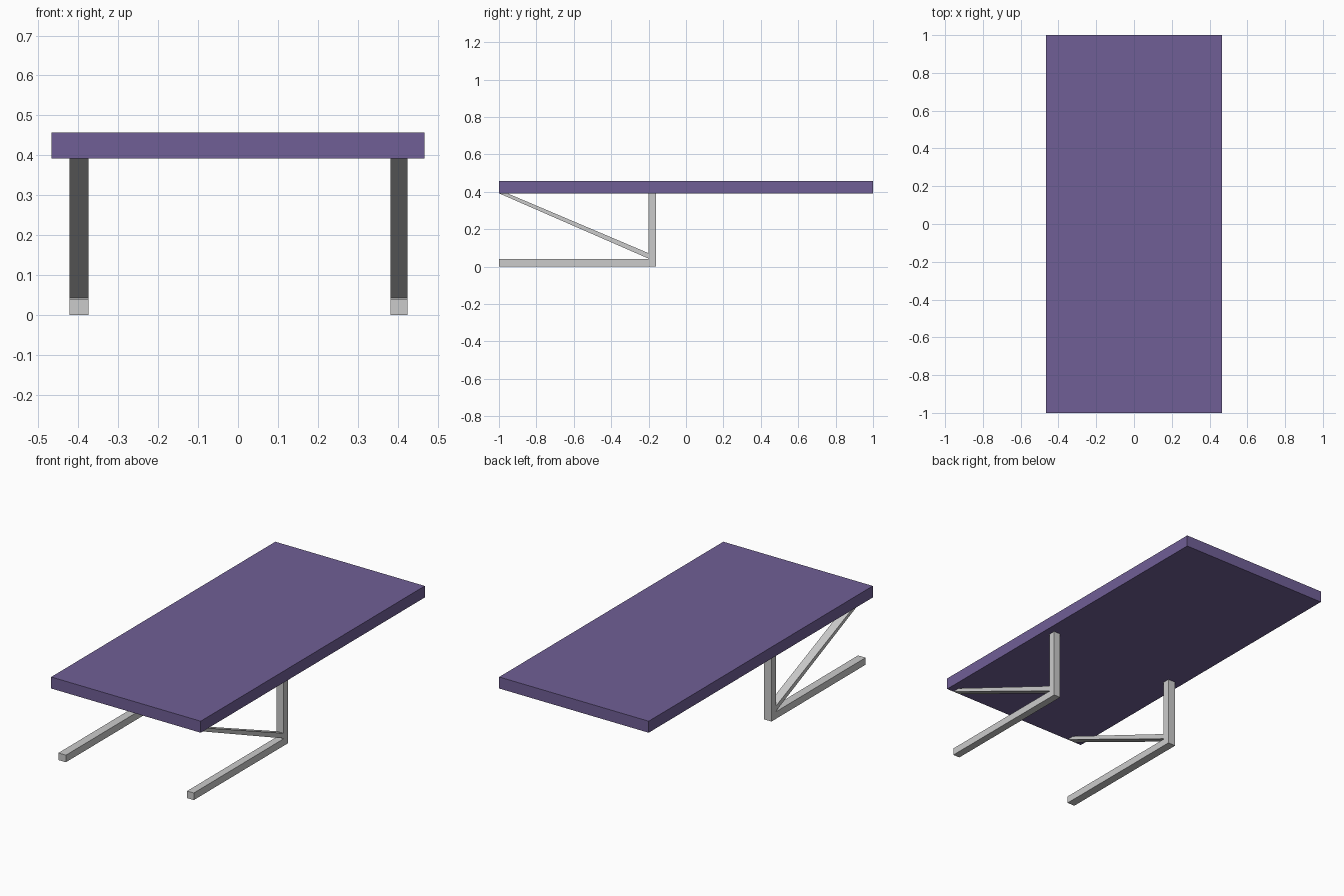
import bpy
import bmesh

if "Cube" in bpy.data.objects:
    bpy.data.objects.remove(bpy.data.objects["Cube"])


def extrude_x(name, profile, x0, x1):
    """Solid from a (y, z) profile, extruded from x0 to x1."""
    bm = bmesh.new()
    face = bm.faces.new([bm.verts.new((x0, y, z)) for y, z in profile])
    ext = bmesh.ops.extrude_face_region(bm, geom=[face])
    verts = [v for v in ext["geom"] if isinstance(v, bmesh.types.BMVert)]
    bmesh.ops.translate(bm, verts=verts, vec=(x1 - x0, 0, 0))
    bmesh.ops.recalc_face_normals(bm, faces=bm.faces)
    mesh = bpy.data.meshes.new(name)
    bm.to_mesh(mesh)
    bm.free()
    obj = bpy.data.objects.new(name, mesh)
    bpy.context.collection.objects.link(obj)
    return obj


def rect(y0, y1, z0, z1):
    return [(y0, z0), (y1, z0), (y1, z1), (y0, z1)]


UNDER = 0.392          # underside of the table top
POST_Y = -0.20         # front face of the posts

# Purple table top
top = extrude_x("table_top", rect(-1, 1, UNDER, 0.457), -0.467, 0.467)
purple = bpy.data.materials.new("purple")
purple.diffuse_color = (0.162, 0.114, 0.304, 1)
purple.use_nodes = True
purple.node_tree.nodes["Principled BSDF"].inputs["Base Color"].default_value = purple.diffuse_color
top.data.materials.append(purple)

# Two side frames: upright post, floor runner and diagonal brace
brace = [(-1, UNDER), (POST_Y, 0.043), (POST_Y, 0.072), (-0.955, UNDER)]
for side, x0, x1 in (("left", -0.422, -0.375), ("right", 0.382, 0.424)):
    extrude_x(side + "_post", rect(POST_Y, -0.16, 0, UNDER), x0, x1)
    extrude_x(side + "_floor_runner", rect(-1, POST_Y, 0, 0.04), x0, x1)
    extrude_x(side + "_brace", brace, x0, x1)
